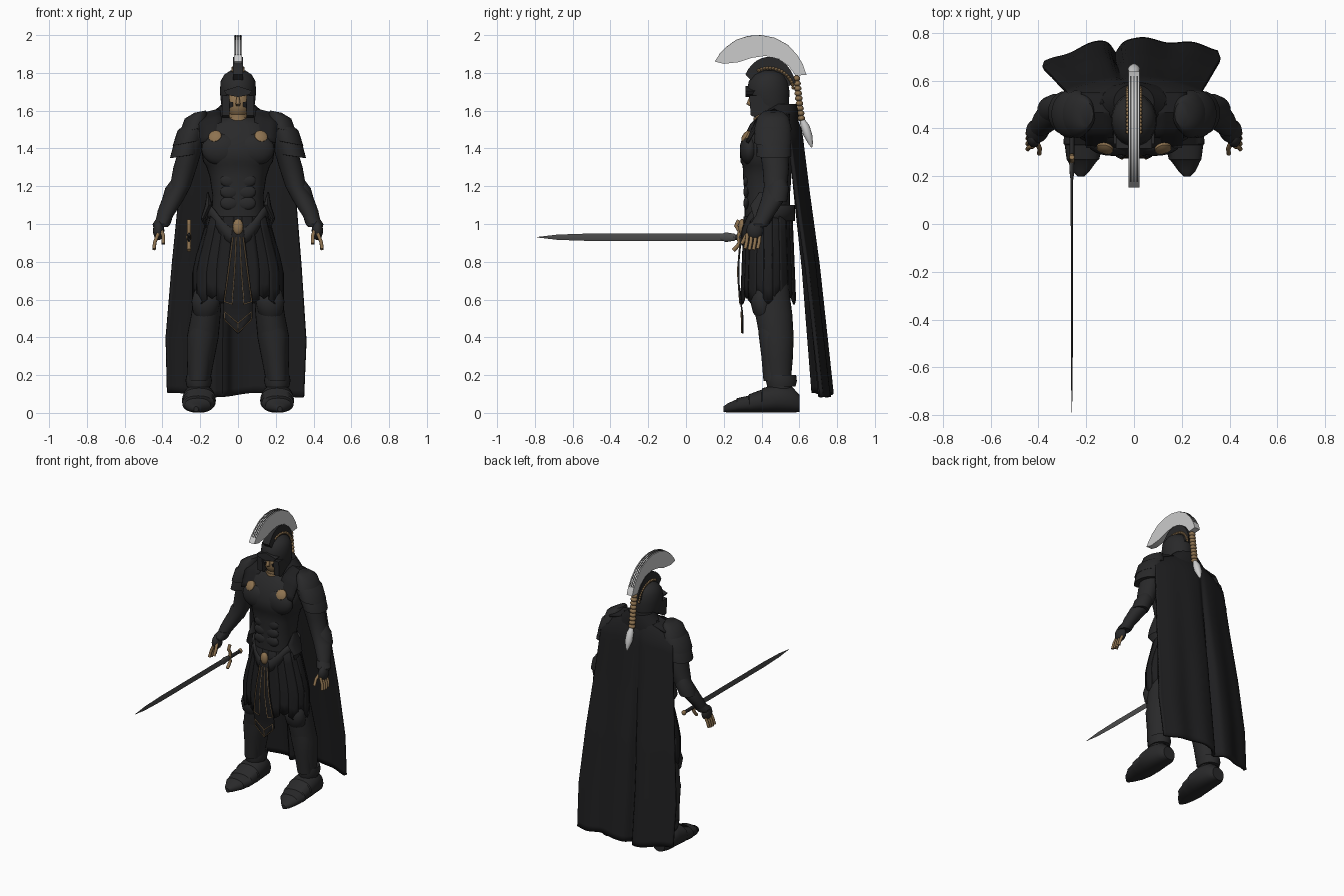
import bpy, bmesh, math
from math import sin, cos, pi

def material(name, rgb):
    m = bpy.data.materials.new(name)
    m.diffuse_color = (*rgb, 1)
    return m

DARK = material("dark_steel", (0.022, 0.022, 0.023))
CLOTH = material("black_cloth", (0.013, 0.013, 0.014))
GOLD = material("bronze", (0.27, 0.17, 0.08))
WHITE = material("white_hair", (0.6, 0.6, 0.6))
GREY = material("grey_blade", (0.07, 0.07, 0.07))

def make(name, verts, faces, mat, angle=40):
    me = bpy.data.meshes.new(name)
    me.from_pydata(verts, [], faces)
    bm = bmesh.new()
    bm.from_mesh(me)
    bmesh.ops.recalc_face_normals(bm, faces=bm.faces)
    bm.to_mesh(me)
    bm.free()
    me.shade_smooth()
    me.set_sharp_from_angle(angle=math.radians(angle))
    me.materials.append(mat)
    ob = bpy.data.objects.new(name, me)
    bpy.context.collection.objects.link(ob)
    return ob

def tube(name, rings, mat, s=1, n=24, e=1, axis='z', tilt=0):
    """Loft of elliptical rings (x, y, z, r1, r2); e < 1 makes them boxier."""
    verts = []
    for x, y, z, a, b in rings:
        for i in range(n):
            c, d = cos(2 * pi * i / n), sin(2 * pi * i / n)
            c = math.copysign(abs(c) ** e, c) * a
            d = math.copysign(abs(d) ** e, d) * b
            p = (x + c, y + d, z - tilt * c) if axis == 'z' else (x + c, y, z + d)
            verts.append((s * p[0], p[1], p[2]))
    faces = [(r * n + i, r * n + (i + 1) % n, (r + 1) * n + (i + 1) % n, (r + 1) * n + i)
             for r in range(len(rings) - 1) for i in range(n)]
    faces += [tuple(range(n)), tuple(range((len(rings) - 1) * n, len(rings) * n))]
    return make(name, verts, faces, mat)

def prism(name, pts, lo, hi, mat, axis='x', s=1):
    """Profile (yz for axis x, xz for axis y) extruded from lo to hi."""
    n = len(pts)
    verts = [(s * d, p, q) if axis == 'x' else (s * p, d, q) for d in (lo, hi) for p, q in pts]
    faces = [(i, (i + 1) % n, n + (i + 1) % n, n + i) for i in range(n)]
    return make(name, verts, faces + [tuple(range(n)), tuple(range(n, 2 * n))], mat)

def sheet(name, f, nu, nv, thick, mat):
    verts = [f(i / nu, j / nv) for j in range(nv + 1) for i in range(nu + 1)]
    w = nu + 1
    faces = [(j * w + i, j * w + i + 1, (j + 1) * w + i + 1, (j + 1) * w + i)
             for j in range(nv) for i in range(nu)]
    ob = make(name, verts, faces, mat)
    m = ob.modifiers.new("thickness", 'SOLIDIFY')
    m.thickness, m.offset = thick, 0
    return ob

def ball(name, c, r, mat, s=1, n=16):
    rings = [(c[0], c[1], c[2] + r[2] * cos(t), r[0] * sin(t), r[1] * sin(t))
             for t in [0.06 + (pi - 0.12) * k / 10 for k in range(11)]]
    return tube(name, rings, mat, s, n)

def wire(name, pts, r, mat, s=1):
    cu = bpy.data.curves.new(name, 'CURVE')
    cu.dimensions, cu.bevel_depth, cu.bevel_resolution = '3D', r, 2
    cu.use_fill_caps = True
    sp = cu.splines.new('POLY')
    sp.points.add(len(pts) - 1)
    for p, q in zip(sp.points, pts):
        p.co = (s * q[0], q[1], q[2], 1)
    cu.materials.append(mat)
    ob = bpy.data.objects.new(name, cu)
    bpy.context.collection.objects.link(ob)

def lerp(table, v):
    for (a, p), (b, q) in zip(table, table[1:]):
        if v <= b:
            return p + (q - p) * (v - a) / (b - a)
    return table[-1][1]

# Torso, neck and mantle
tube("torso", [(0, .44, .95, .145, .12), (0, .43, 1.05, .14, .12), (0, .43, 1.15, .135, .12),
     (0, .43, 1.25, .15, .128), (0, .43, 1.31, .17, .13), (0, .43, 1.33, .185, .142), (0, .432, 1.4, .195, .147),
     (0, .445, 1.47, .2, .135), (0, .455, 1.53, .17, .115), (0, .46, 1.565, .1, .085)], DARK, n=32, e=.85)
tube("neck", [(0, .43, 1.5, .06, .07), (0, .43, 1.62, .055, .065)], GOLD)
tube("neck_band", [(0, .43, 1.54, .068, .074), (0, .43, 1.565, .066, .072)], GOLD)
tube("mantle", [(0, .485, 1.46, .23, .115), (0, .485, 1.54, .2, .11), (0, .5, 1.595, .13, .095),
     (0, .51, 1.635, .085, .075)], CLOTH)
for i in range(3):
    for s in (-1, 1):
        ball("abdominal_plate", (.045, .322, 1.11 + .06 * i), (.05, .018, .036), DARK, s)

# Belt dipping to the buckle
def belt(u, v):
    a = 2 * pi * u
    z = 1.1 - .13 * max(0, -sin(a)) ** 3 - .085 * v
    return .155 * cos(a), .435 + .135 * sin(a), z
sheet("belt", belt, 48, 2, .012, DARK)
ball("buckle", (0, .297, .985), (.028, .02, .042), GOLD)

# Skirt of hanging strips
tube("under_skirt", [(0, .435, 1.03, .15, .115), (0, .435, .68, .215, .125)], CLOTH)
for i in range(20):
    def strip(u, v, a0=2 * pi * i / 20 - pi / 2, drop=.41 + .03 * (i % 2)):
        a = a0 + (u - .5) * .36
        z = 1.04 - v * (drop + .025 * (1 - abs(2 * u - 1)))
        k = .004 * (i % 2)
        return ((.155 + .08 * min(1, 1.6 * v) + k) * cos(a),
                .435 + (.122 + .018 * v + k) * sin(a), z)
    sheet("skirt_strip", strip, 4, 6, .01, CLOTH)

# Front tabard with bronze lines
def tab_y(z):
    return .3 - .022 * sin(pi * min(1, max(0, (.97 - z) / .45)))
def tabard(u, v):
    z = .97 - .55 * v
    w = lerp([(0, .03), (.7, .078), (.86, .078), (1, .003)], v)
    return (2 * u - 1) * w, tab_y(z), z
sheet("tabard", tabard, 4, 20, .008, CLOTH)
for s in (-1, 1):
    for line in ([(.01, .93), (.018, .75), (.032, .575), (.073, .59), (.05, .75), (.027, .93)],
                 [(0, .475), (.07, .535), (.07, .49), (0, .425), (0, .475)]):
        wire("tabard_line", [(x, tab_y(z) - .006, z) for x, z in line], .003, GOLD, s)

# Paired parts
for s in (-1, 1):
    ball("chest_plate", (.088, .335, 1.395), (.105, .05, .085), DARK, s, 24)
    d = tube("cape_clasp", [(0, 0, 0, .036, .036), (0, 0, .012, .034, .034), (0, 0, .02, .02, .02)], GOLD)
    d.location, d.rotation_euler = (s * .12, .322, 1.46), (math.radians(58), 0, s * .25)
    sheet("shoulder_strap", lambda u, v: (s * (.08 + .12 * u + .02 * v),
          lerp([(0, .325), (.4, .385), (1, .55)], v),
          lerp([(0, 1.46), (.4, 1.565), (.7, 1.605), (1, 1.58)], v) - .03 * u), 3, 10, .014, CLOTH)
    tube("hip_fin", [(.16, .41, 1.17, .004, .02), (.155, .41, 1.1, .02, .07), (.185, .41, 1.03, .012, .05),
         (.165, .41, .97, .004, .01)], DARK, s, 12)
    # arm with layered shoulder guard
    tube("arm", [(.2, .455, 1.52, .06, .08), (.25, .465, 1.4, .062, .075), (.28, .475, 1.3, .062, .07),
         (.305, .475, 1.2, .055, .062), (.345, .46, 1.13, .058, .062), (.375, .43, 1.07, .05, .053),
         (.405, .395, 1.0, .035, .04)], DARK, s)
    tube("shoulder_guard_lower", [(.23, .465, 1.53, .04, .06), (.262, .465, 1.45, .075, .09),
         (.285, .465, 1.36, .075, .092), (.28, .465, 1.36, .06, .07)], DARK, s, tilt=.15)
    tube("shoulder_guard_middle", [(.21, .46, 1.56, .04, .06), (.245, .46, 1.51, .075, .095),
         (.266, .46, 1.43, .08, .1), (.26, .46, 1.43, .06, .08)], DARK, s, tilt=.2)
    tube("shoulder_guard_upper", [(.2, .46, 1.595, .03, .05), (.222, .46, 1.57, .06, .08),
         (.238, .46, 1.5, .07, .1), (.23, .46, 1.5, .05, .08)], DARK, s, tilt=.2)
    tube("elbow_guard", [(.31, .49, 1.25, .03, .035), (.325, .485, 1.19, .06, .06), (.35, .475, 1.12, .055, .06)], DARK, s)
    tube("gauntlet_cuff", [(.385, .41, 1.04, .04, .045), (.405, .39, 1.0, .047, .05), (.41, .385, .985, .04, .042)], DARK, s)
    ball("hand", (.42, .365, .965), (.03, .045, .05), DARK, s)
    for i in range(4):
        y = .325 + .022 * i
        wire("finger", [(.422, y, .95), (.44, y - .004, .905), (.445, y - .012, .86 + .006 * abs(i - 1.5))], .0095, GOLD, s)
    wire("thumb", [(.405, .34, .965), (.395, .315, .935), (.396, .295, .895)], .01, GOLD, s)
    # leg, knee guard, shin guard and boot
    tube("leg", [(.09, .445, .98, .06, .09), (.125, .45, .75, .075, .09), (.16, .455, .62, .074, .095),
         (.17, .465, .52, .078, .098), (.187, .48, .4, .084, .09), (.198, .485, .28, .072, .08),
         (.208, .49, .16, .058, .064), (.208, .51, .08, .06, .07)], DARK, s)
    tube("knee_guard", [(.17, .41, .68, .02, .02), (.17, .405, .65, .06, .05), (.17, .4, .59, .076, .06),
         (.172, .405, .53, .066, .05), (.175, .42, .49, .03, .035)], DARK, s)
    tube("shin_guard", [(.176, .44, .51, .05, .06), (.187, .45, .42, .075, .066), (.198, .455, .3, .06, .056),
         (.208, .46, .17, .05, .05)], DARK, s)
    tube("boot_cuff", [(.208, .505, .2, .065, .078), (.208, .505, .17, .07, .082), (.208, .505, .14, .064, .075)], DARK, s)
    tube("boot", [(.222, .198, .02, .012, .014), (.222, .22, .026, .035, .024), (.216, .265, .036, .062, .034),
         (.214, .27, .04, .068, .038), (.21, .33, .046, .08, .045), (.21, .335, .05, .085, .049),
         (.207, .4, .062, .085, .061), (.207, .405, .066, .09, .065), (.207, .48, .076, .085, .075),
         (.207, .56, .07, .075, .069), (.207, .602, .05, .045, .045)], DARK, s, e=.88, axis='y')
    # cheek guard
    prism("cheek_guard", [(.335, 1.68), (.343, 1.575), (.365, 1.565), (.43, 1.605), (.47, 1.68)], .045, .086, DARK, s=s)

# Helmet with a cut face opening
helmet = tube("helmet", [(0, .45, 1.595, .08, .09), (0, .442, 1.64, .09, .103), (0, .435, 1.7, .096, .113),
     (0, .436, 1.755, .092, .104), (0, .44, 1.79, .074, .08), (0, .44, 1.812, .04, .035)], DARK, n=32)
cut = prism("face_cutter", [(-.062, 1.685), (-.058, 1.65), (-.026, 1.645), (-.03, 1.55), (.03, 1.55),
     (.026, 1.645), (.058, 1.65), (.062, 1.685), (0, 1.672)], .2, .385, DARK, 'y')
cut.hide_render = True
cut.display_type = 'WIRE'
b = helmet.modifiers.new("face_opening", 'BOOLEAN')
b.object, b.operation, b.solver = cut, 'DIFFERENCE', 'EXACT'
ball("face", (0, .42, 1.635), (.068, .076, .085), GOLD, n=24)
tube("nose", [(0, .345, 1.672, .007, .01), (0, .335, 1.635, .013, .016), (0, .345, 1.625, .01, .01)], GOLD, n=12)
prism("brow_ridge", [(-.075, 1.705), (-.06, 1.685), (0, 1.672), (.06, 1.685), (.075, 1.705), (0, 1.73)], .315, .38, DARK, 'y')

# Crest, its support and bronze beading
outer = [(.152, 1.86), (.175, 1.895), (.21, 1.932), (.265, 1.972), (.33, 1.993), (.4, 1.997), (.47, 1.983),
         (.54, 1.945), (.59, 1.89), (.62, 1.84), (.638, 1.79)]
inner = [(.58, 1.785), (.545, 1.835), (.49, 1.875), (.42, 1.89), (.35, 1.88), (.28, 1.857), (.2, 1.848)]
prism("crest", outer + inner, -.022, .022, WHITE, )
for x in (-.013, 0, .013):
    prism("crest_groove", [(y, z + .003) for y, z in outer[1:10]] + [(y, z - .01) for y, z in outer[9:0:-1]],
          x - .003, x + .003, GREY)
arc = [math.radians(15 + 135 * i / 12) for i in range(13)]
prism("crest_support", [(.44 + .145 * cos(a), 1.70 + .185 * sin(a)) for a in arc] +
      [(.44 + .09 * cos(a), 1.70 + .08 * sin(a)) for a in arc[::-1]], -.026, .026, DARK)
for i in range(16):
    a = math.radians(10 + 105 * i / 15)
    for s in (-1, 1):
        ball("crest_bead", (.026, .44 + .13 * cos(a), 1.70 + .125 * sin(a)), (.009, .009, .009), GOLD, s, 8)

# Braided tail
for i in range(9):
    t = i / 8
    ball("tail_braid", (0, .585 + .025 * t, 1.77 - .21 * t), (.024, .02, .016), GOLD, n=12)
tube("tail_tuft", [(0, .612, 1.56, .012, .012), (0, .63, 1.52, .024, .024), (0, .645, 1.47, .026, .024),
     (0, .658, 1.43, .014, .014), (0, .665, 1.405, .003, .003)], WHITE, n=16)

# Cape draped over the shoulders, with one deep fold
def cape(u, v):
    k = 2 * u - 1
    w = lerp([(0, .17), (.025, .235), (.07, .28), (.27, .305), (.53, .34), (.8, .37), (1, .36)], v)
    y = lerp([(0, .53), (.025, .57), (.08, .605), (.3, .645), (.55, .695), (1, .765)], v)
    y -= (.05 + .05 * v if k < 0 else .06 - .02 * v) * k * k
    y -= .045 * min(1, 1.5 * v) * math.exp(-((k + .18) / .07) ** 2)
    y += .008 * v * sin(11 * k)
    z = 1.615 - 1.52 * v - .05 * k * k * (1 - v) + .012 * v * sin(5 * k)
    return w * k - .012 * v, y, z
sheet("cape", cape, 64, 40, .02, CLOTH)

# Sword
x, z = -.26, .93
tube("sword_blade", [(x, -.79, z, .0005, .001), (x, -.68, z, .003, .014), (x, -.5, z, .004, .02),
     (x, .2, z, .005, .02), (x, .25, z, .005, .02)], GREY, n=4, axis='y')
tube("blade_collar", [(x, .18, z, .005, .012), (x, .21, z, .009, .026), (x, .26, z, .01, .018)], GREY, n=12, axis='y')
tube("sword_grip", [(x, .25, z, .01, .014), (x, .39, z, .01, .012)], DARK, n=12, axis='y')
ball("sword_pommel", (x, .395, z), (.015, .015, .018), GOLD)
wire("sword_guard", [(x, .25, .86), (x, .265, .875), (x, .285, .9), (x, .275, .93), (x, .285, .96),
     (x, .265, .99), (x, .28, 1.02)], .011, GOLD)
